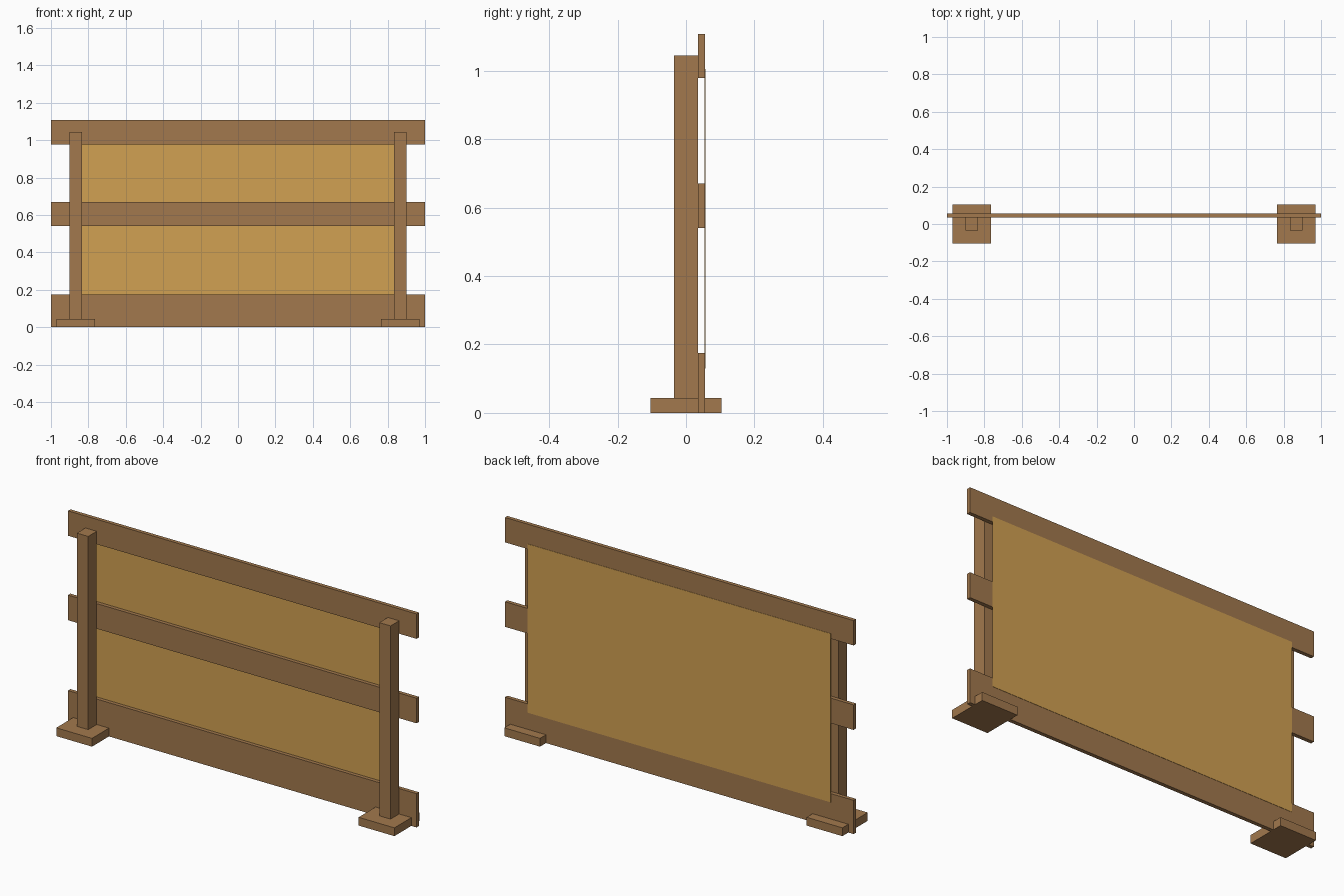
import bpy

cube = bpy.data.objects.get("Cube")
if cube:
    bpy.data.objects.remove(cube, do_unlink=True)


def make_material(name, colour):
    mat = bpy.data.materials.new(name)
    mat.use_nodes = True
    mat.diffuse_color = colour
    bsdf = mat.node_tree.nodes["Principled BSDF"]
    bsdf.inputs["Base Color"].default_value = colour
    bsdf.inputs["Roughness"].default_value = 0.8
    return mat


wood = make_material("brown wood", (0.36, 0.19, 0.075, 1))
board = make_material("golden board", (0.64, 0.355, 0.084, 1))


def box(name, x, y, z, mat):
    """Box filling the given (min, max) ranges."""
    ranges = (x, y, z)
    bpy.ops.mesh.primitive_cube_add(size=1)
    obj = bpy.context.object
    obj.name = name
    obj.location = [(a + b) / 2 for a, b in ranges]
    obj.scale = [b - a for a, b in ranges]
    bpy.ops.object.transform_apply(location=True, rotation=False, scale=True)
    obj.data.materials.append(mat)
    return obj


# Posts standing on square feet
for side, sign in (("left", 1), ("right", -1)):
    def span(a, b):
        return tuple(sorted((sign * a, sign * b)))
    box(side + "_foot", span(0.765, 0.97), (-0.104, 0.104), (0, 0.043), wood)
    box(side + "_post", span(0.835, 0.9), (-0.035, 0.035), (0.043, 1.045), wood)

# Horizontal rails behind the posts
rails = {"bottom_rail": (0, 0.175), "middle_rail": (0.54, 0.67), "top_rail": (0.978, 1.107)}
for name, height in rails.items():
    box(name, (-1, 1), (0.035, 0.055), height, wood)

# Thin panel fixed to the back of the rails
box("back_panel", (-0.87, 0.87), (0.0545, 0.0565), (0.13, 1.005), board)
